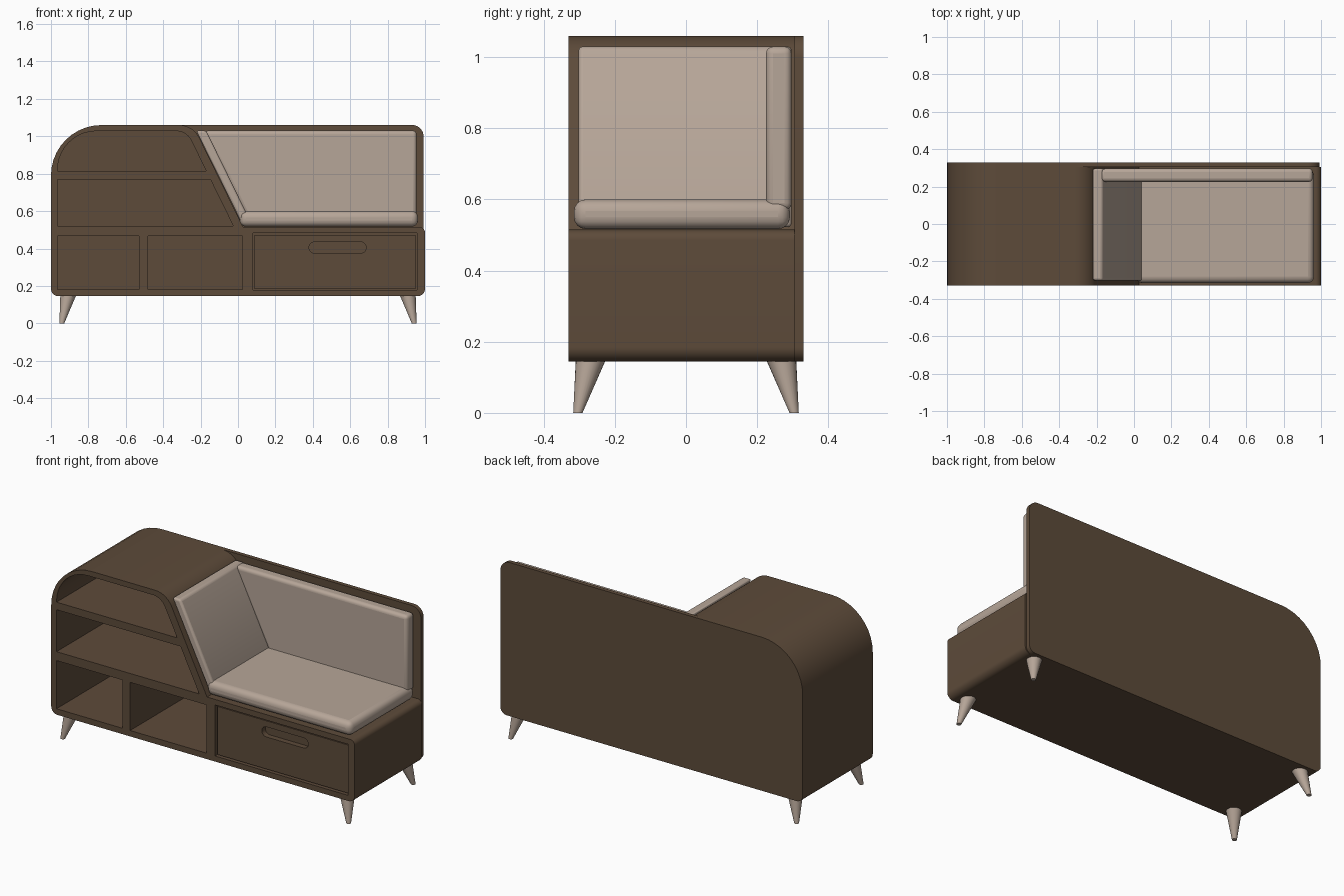
import bpy, bmesh, math
from mathutils import Vector, Matrix

cube = bpy.data.objects.get("Cube")
if cube:
    bpy.data.objects.remove(cube, do_unlink=True)

parts = []


def material(name, rgb):
    m = bpy.data.materials.new(name)
    m.use_nodes = True
    m.diffuse_color = (*rgb, 1)
    m.node_tree.nodes["Principled BSDF"].inputs["Base Color"].default_value = (*rgb, 1)
    return m


wood = material("dark brown wood", (0.11, 0.07, 0.042))
fabric = material("beige fabric", (0.47, 0.38, 0.315))


def rounded(corners, steps=10):
    """Outline in x, z from (x, z, radius) corners."""
    out = []
    for i, (x, z, r) in enumerate(corners):
        p = Vector((x, z, 0))
        if r == 0:
            out.append(p)
            continue
        a = (Vector((*corners[i - 1][:2], 0)) - p).normalized()
        b = (Vector((*corners[(i + 1) % len(corners)][:2], 0)) - p).normalized()
        half = a.angle(b) / 2
        centre = p + (a + b).normalized() * r / math.sin(half)
        start = (p + a * r / math.tan(half) - centre).normalized()
        end = (p + b * r / math.tan(half) - centre).normalized()
        out += [centre + start.slerp(end, k / steps) * r for k in range(steps + 1)]
    return out


def rect(x0, x1, z0, z1, r=0):
    return [(x0, z0, r), (x0, z1, r), (x1, z1, r), (x1, z0, r)]


def add(name, mesh, mat):
    ob = bpy.data.objects.new(name, mesh)
    mesh.materials.clear()
    mesh.materials.append(mat)
    bpy.context.collection.objects.link(ob)
    parts.append(ob)
    return ob


def slab(name, outlines, y0, y1, mat, bevel=0):
    """First outline is the edge, the others are holes; extruded from y0 to y1."""
    cu = bpy.data.curves.new(name + " profile", "CURVE")
    cu.dimensions = "2D"
    cu.fill_mode = "BOTH"
    cu.extrude = (y1 - y0) / 2
    for corners in outlines:
        pts = rounded(corners)
        sp = cu.splines.new("POLY")
        sp.points.add(len(pts) - 1)
        for sp_pt, p in zip(sp.points, pts):
            sp_pt.co = (*p, 1)
        sp.use_cyclic_u = True
    tmp = bpy.data.objects.new(name + " profile", cu)
    bpy.context.collection.objects.link(tmp)
    deps = bpy.context.evaluated_depsgraph_get()
    mesh = bpy.data.meshes.new_from_object(tmp.evaluated_get(deps))
    bpy.data.objects.remove(tmp, do_unlink=True)
    bpy.data.curves.remove(cu)
    mesh.transform(Matrix.Translation((0, (y0 + y1) / 2, 0)) @ Matrix.Rotation(math.pi / 2, 4, "X"))
    bm = bmesh.new()
    bm.from_mesh(mesh)
    bmesh.ops.remove_doubles(bm, verts=bm.verts, dist=0.0001)
    if len(outlines) == 1:
        bmesh.ops.dissolve_limit(bm, angle_limit=0.01, verts=bm.verts, edges=bm.edges)
    bmesh.ops.recalc_face_normals(bm, faces=bm.faces)
    bm.to_mesh(mesh)
    bm.free()
    mesh.name = name
    ob = add(name, mesh, mat)
    if bevel:
        mod = ob.modifiers.new("soft edges", "BEVEL")
        mod.width = bevel
        mod.segments = 4
        mod.limit_method = "ANGLE"
    return ob


# Shelf and seat carcass with its open compartments
carcass = [(-1, 0.145, 0.04), (-1, 1.06, 0.27), (-0.24, 1.06, 0.12),
           (0.027, 0.515, 0), (1, 0.515, 0.03), (1, 0.145, 0.04)]
arched_shelf = [(-0.965, 0.815, 0), (-0.965, 1.028, 0.208), (-0.275, 1.028, 0.09), (-0.17, 0.815, 0)]
middle_shelf = [(-0.965, 0.52, 0), (-0.965, 0.77, 0), (-0.148, 0.77, 0), (-0.025, 0.52, 0)]
left_bay = rect(-0.965, -0.53, 0.18, 0.467)
centre_bay = rect(-0.48, 0.025, 0.18, 0.467)
drawer_bay = rect(0.08, 0.957, 0.178, 0.482)
slab("carcass", [carcass, arched_shelf, middle_shelf, left_bay, centre_bay, drawer_bay],
     -0.33, 0.305, wood)

# Back board
slab("back_board", [[(-1, 0.145, 0.04), (-1, 1.06, 0.27), (0.992, 1.06, 0.06), (0.992, 0.145, 0.04)]],
     0.305, 0.33, wood)

# Drawer with a slotted grip
slab("drawer_front", [rect(0.088, 0.95, 0.184, 0.471), rect(0.38, 0.685, 0.375, 0.435, 0.0295)],
     -0.318, -0.285, wood)
slab("drawer_box", [rect(0.088, 0.95, 0.184, 0.468)], -0.285, 0.3, wood)

# Cushions
slab("seat_cushion", [rect(0.01, 0.962, 0.517, 0.6)], -0.315, 0.292, fabric, 0.033)
slab("side_cushion", [[(-0.224, 1.03, 0), (-0.17, 1.03, 0), (0.05, 0.58, 0), (0.05, 0.522, 0), (0.026, 0.522, 0)]],
     -0.302, 0.297, fabric, 0.014)
slab("back_cushion", [[(-0.18, 1.03, 0), (0.955, 1.03, 0), (0.955, 0.57, 0), (0.045, 0.57, 0)]],
     0.225, 0.297, fabric, 0.02)

# Splayed tapered legs
for side, sx in (("left", 1), ("right", -1)):
    for end, sy in (("front", -1), ("back", 1)):
        mesh = bpy.data.meshes.new("leg")
        bm = bmesh.new()
        bmesh.ops.create_cone(bm, cap_ends=True, segments=24, radius1=0.013, radius2=0.042, depth=0.148)
        for v in bm.verts:
            top = v.co.z > 0
            v.co += Vector((sx * (0.908 if top else 0.942), sy * (0.268 if top else 0.304), 0.074))
        bm.to_mesh(mesh)
        bm.free()
        add(f"{end}_{side}_leg", mesh, fabric)

# Smooth curves, crisp edges
bpy.ops.object.select_all(action="DESELECT")
for ob in parts:
    ob.select_set(True)
bpy.context.view_layer.objects.active = parts[0]
bpy.ops.object.shade_smooth_by_angle(angle=math.radians(30))
